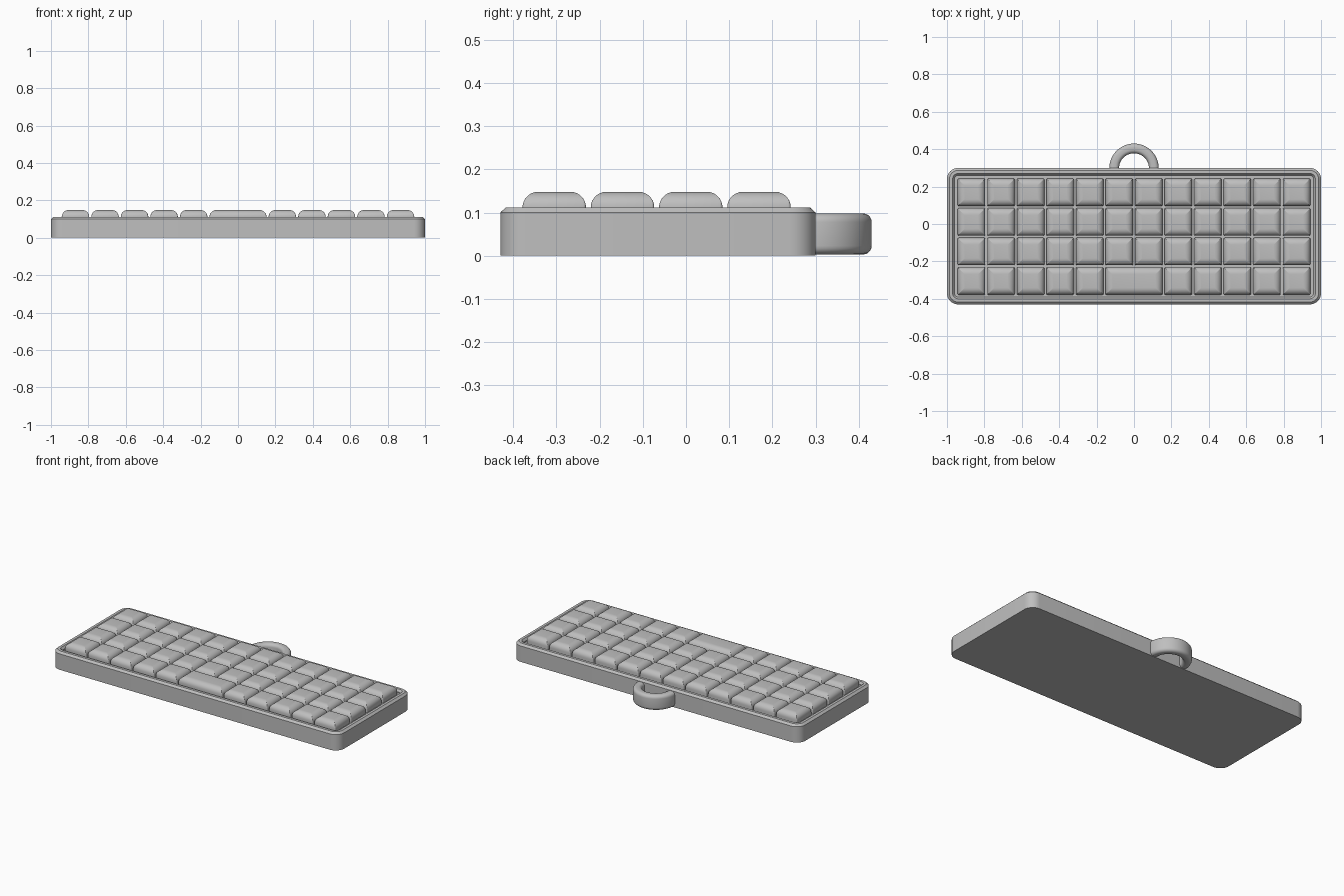
import bpy
import bmesh
from math import pi, sin, cos, radians

cube = bpy.data.objects.get("Cube")
if cube:
    bpy.data.objects.remove(cube, do_unlink=True)

grey = bpy.data.materials.new("plain_grey")
grey.use_nodes = True
GREY = (0.52, 0.52, 0.52, 1)
grey.diffuse_color = GREY
grey.node_tree.nodes["Principled BSDF"].inputs["Base Color"].default_value = GREY


def rounded_rect(w, h, r, segs):
    """Outline of a rounded rectangle centred on the origin."""
    pts = []
    for k, (sx, sy) in enumerate([(1, 1), (-1, 1), (-1, -1), (1, -1)]):
        for i in range(segs + 1):
            a = (k + i / segs) * pi / 2
            pts.append((sx * (w / 2 - r) + r * cos(a), sy * (h / 2 - r) + r * sin(a)))
    return pts


def skin(name, rings):
    """Join successive closed rings with quads and cap both ends."""
    bm = bmesh.new()
    loops = [[bm.verts.new(p) for p in ring] for ring in rings]
    n = len(loops[0])
    for a, b in zip(loops, loops[1:]):
        for i in range(n):
            j = (i + 1) % n
            bm.faces.new((a[i], a[j], b[j], b[i]))
    bm.faces.new(loops[0][::-1])
    bm.faces.new(loops[-1])
    bmesh.ops.recalc_face_normals(bm, faces=bm.faces)
    mesh = bpy.data.meshes.new(name)
    bm.to_mesh(mesh)
    bm.free()
    mesh.materials.append(grey)
    mesh.shade_smooth()
    mesh.set_sharp_from_angle(angle=radians(35))
    return mesh


def place(name, mesh, x=0, y=0):
    ob = bpy.data.objects.new(name, mesh)
    ob.location = (x, y, 0)
    bpy.context.collection.objects.link(ob)


def stacked(name, w, h, r, segs, steps):
    """Stack rounded rectangles given as (inset, height) steps."""
    return skin(name, [[(x, y, z) for x, y in rounded_rect(
        w - 2 * d, h - 2 * d, max(r - d, 0.002), segs)] for d, z in steps])


# Case: chamfered rim around a shallow key tray
case_steps = [(0, 0), (0, 0.1), (0.013, 0.112), (0.03, 0.112), (0.04, 0.098), (0.04, 0.092)]
place("case", stacked("case", 2, 0.73, 0.06, 8, case_steps), 0, -0.065)

# Keys: pillow shape with a quarter-round shoulder
PITCH, KEY, SHOULDER = 0.158, 0.147, 0.036
key_steps = [(0, 0.09)] + [
    (SHOULDER * (1 - cos(i * pi / 14)), 0.112 + 0.036 * sin(i * pi / 14)) for i in range(8)]
key_mesh = stacked("key", KEY, KEY, 0.006, 3, key_steps)
space_mesh = stacked("space_bar", KEY + PITCH, KEY, 0.006, 3, key_steps)
for row in range(4):
    y = -0.305 + row * PITCH
    for col in range(12):
        if row == 0 and col in (5, 6):
            continue
        place(f"key_{row}_{col}", key_mesh, (col - 5.5) * PITCH, y)
place("space_bar", space_mesh, 0, -0.305)

# Hanging loop: rounded band swept around a half circle, ends sunk into the case
section = rounded_rect(0.052, 0.095, 0.02, 5)
loop_rings = []
for i in range(41):
    a = -0.15 + (pi + 0.3) * i / 40
    loop_rings.append([((0.106 + u) * cos(a), (0.106 + u) * sin(a), 0.0505 + v)
                       for u, v in section])
place("hanging_loop", skin("hanging_loop", loop_rings), 0, 0.298)
